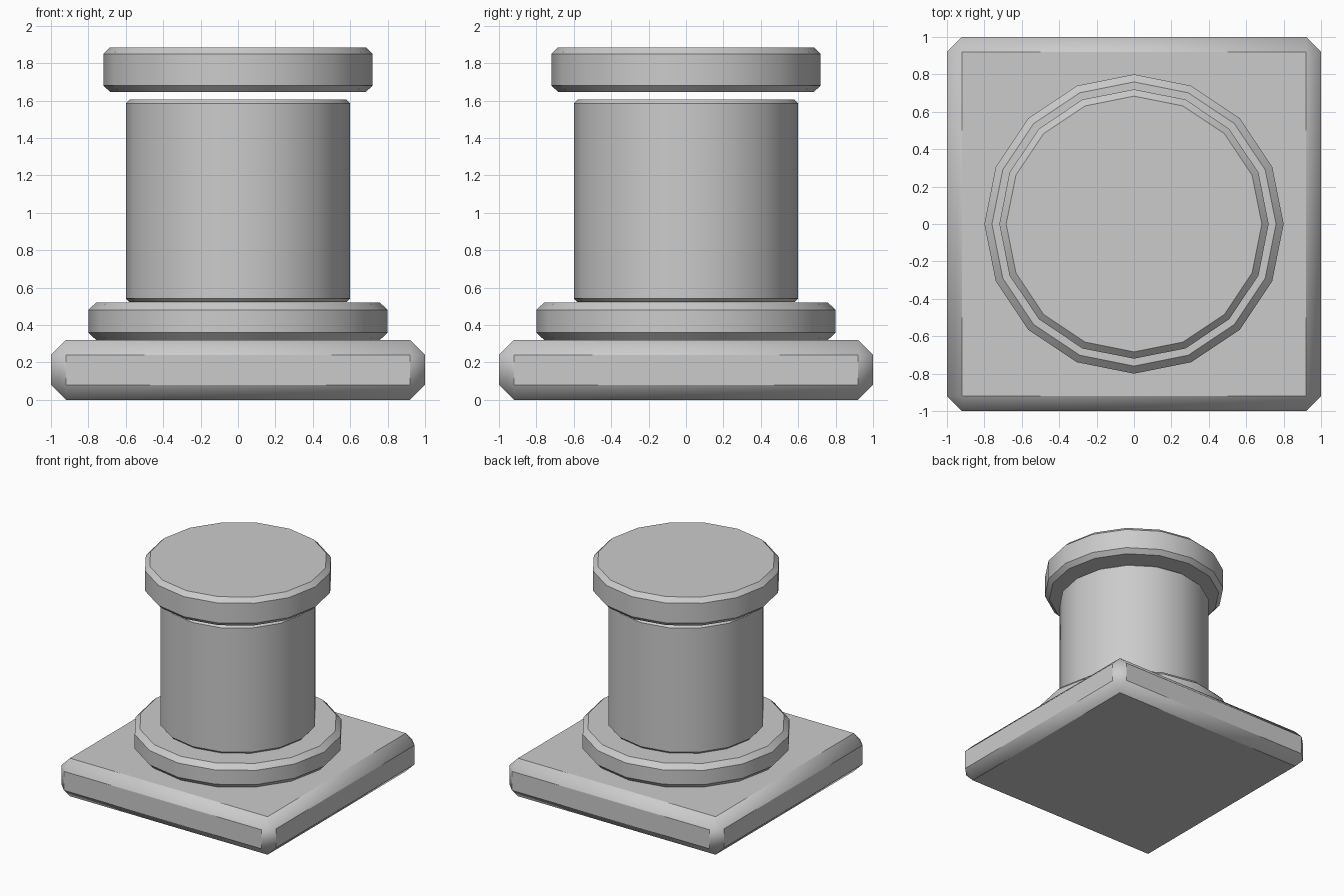
import bpy
import math

if "Cube" in bpy.data.objects:
    bpy.data.objects.remove(bpy.data.objects["Cube"])


def finish(obj, name, bevel):
    """Name the part, chamfer its rims and smooth only the shallow angles."""
    obj.name = name
    mod = obj.modifiers.new("chamfer", 'BEVEL')
    mod.width = bevel
    mod.segments = 1
    mod.limit_method = 'ANGLE'
    mod.angle_limit = math.radians(40)
    bpy.ops.object.modifier_apply(modifier=mod.name)
    bpy.ops.object.shade_smooth_by_angle(angle=math.radians(40))


def drum(name, radius, z0, z1, bevel):
    """16-sided drum with chamfered rims."""
    bpy.ops.mesh.primitive_cylinder_add(
        vertices=16, radius=radius, depth=z1 - z0, location=(0, 0, (z0 + z1) / 2))
    finish(bpy.context.object, name, bevel)


# Square plinth
bpy.ops.mesh.primitive_cube_add(size=1, location=(0, 0, 0.16))
plinth = bpy.context.object
plinth.scale = (2, 2, 0.32)
bpy.ops.object.transform_apply(location=False, rotation=False, scale=True)
finish(plinth, "plinth", 0.08)

# Round parts stacked on the plinth; the cap floats just above the shaft
drum("base_ring", 0.80, 0.32, 0.52, 0.04)
drum("shaft", 0.60, 0.522, 1.605, 0.02)
drum("cap", 0.72, 1.645, 1.885, 0.036)
